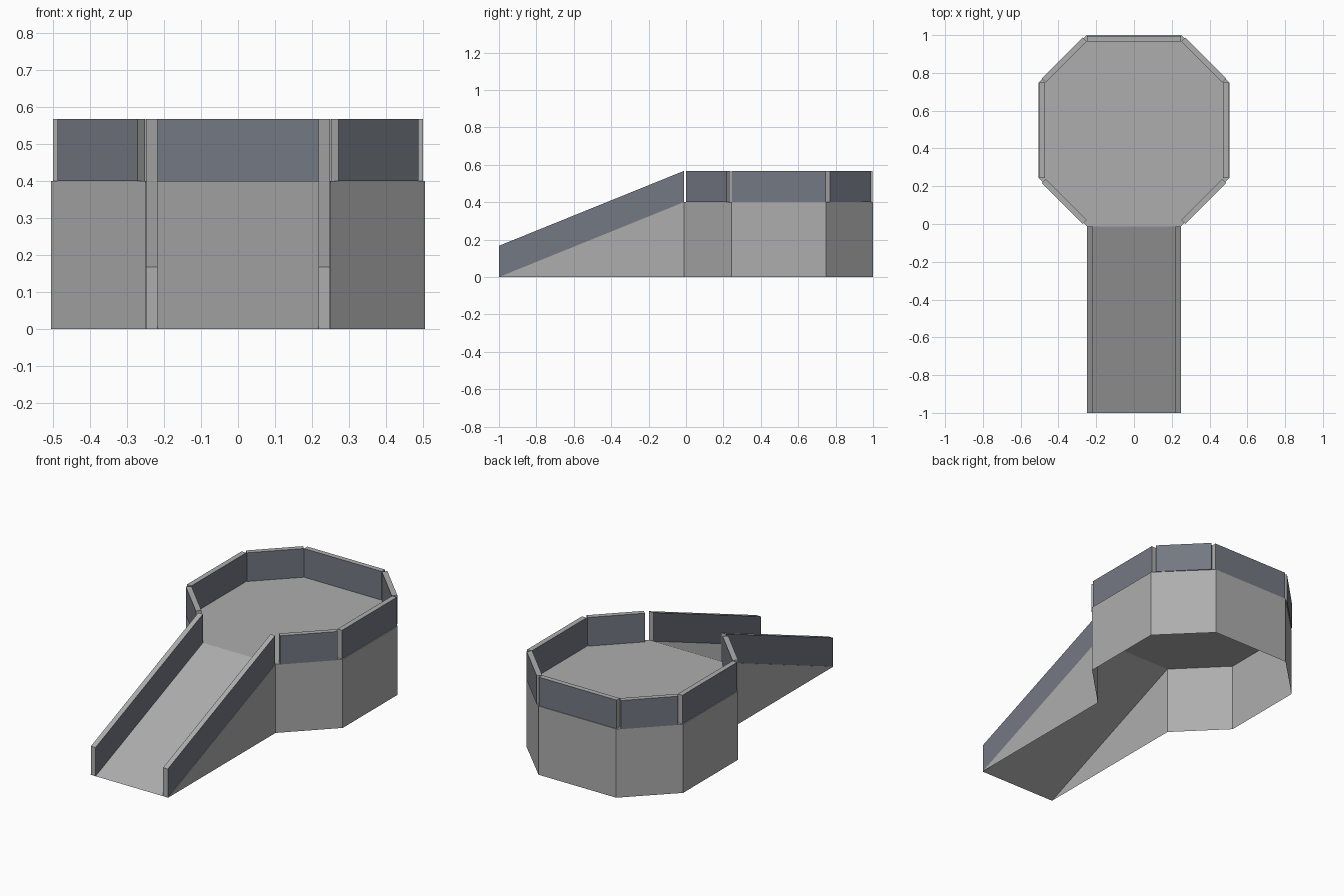
import bpy, bmesh
from mathutils import Vector

if "Cube" in bpy.data.objects:
    bpy.data.objects.remove(bpy.data.objects["Cube"])


def material(name, rgb):
    m = bpy.data.materials.new(name)
    m.diffuse_color = (*rgb, 1)
    m.use_nodes = True
    m.node_tree.nodes["Principled BSDF"].inputs["Base Color"].default_value = m.diffuse_color
    return m


GREY = material("concrete grey", (0.42, 0.42, 0.42))
SLATE = material("slate panel", (0.175, 0.19, 0.225))

DECK = 0.40      # platform height
RAIL = 0.167     # rail height above the floor
THICK = 0.03     # rail thickness
Y0 = -0.012      # where ramp meets platform


def finish(name, bm, mats):
    me = bpy.data.meshes.new(name)
    bm.to_mesh(me)
    bm.free()
    for m in mats:
        me.materials.append(m)
    ob = bpy.data.objects.new(name, me)
    bpy.context.collection.objects.link(ob)
    return ob


# Base shell: octagonal deck and ramp with skirts, open underneath
right = [(0.25, Y0), (0.505, 0.243), (0.505, 0.748), (0.25, 1.0)]
octagon = right + [(-x, y) for x, y in reversed(right)]
bm = bmesh.new()
top = [bm.verts.new((x, y, DECK)) for x, y in octagon]
low = [bm.verts.new((x, y, 0)) for x, y in octagon]
bm.faces.new(top)
for i in range(7):  # the eighth side opens into the ramp
    bm.faces.new((low[i], low[i + 1], top[i + 1], top[i]))
toe_r = bm.verts.new((0.25, -1, 0))
toe_l = bm.verts.new((-0.25, -1, 0))
bm.faces.new((toe_l, toe_r, top[0], top[7]))
bm.faces.new((toe_r, low[0], top[0]))
bm.faces.new((toe_l, top[7], low[7]))
finish("platform_and_ramp", bm, [GREY])


def rail(name, p, q, zp=DECK, zq=DECK):
    """Slab from p to q along its outer line, thickened to the left (inward)."""
    p, q = Vector(p), Vector(q)
    d = (q - p).normalized()
    inward = Vector((-d.y, d.x)) * THICK
    bm = bmesh.new()
    sides = []
    for off in (Vector((0, 0)), inward):
        a, b = p + off, q + off
        sides.append([bm.verts.new(c) for c in (
            (a.x, a.y, zp), (b.x, b.y, zq),
            (b.x, b.y, zq + RAIL), (a.x, a.y, zp + RAIL))])
    outer, inner = sides
    # broad faces are slate, thin edges are grey
    bm.faces.new(outer).material_index = 1
    bm.faces.new(inner[::-1]).material_index = 1
    for i in range(4):
        j = (i + 1) % 4
        bm.faces.new((outer[j], outer[i], inner[i], inner[j]))
    bmesh.ops.recalc_face_normals(bm, faces=bm.faces[:])
    finish(name, bm, [GREY, SLATE])


# Rails on the right, mirrored to the left
rails = [
    ("ramp_rail", (0.248, -1), (0.248, Y0), 0.0, DECK),
    ("front_corner_rail", (0.272, 0.0), (0.488, 0.217), DECK, DECK),
    ("side_rail", (0.5, 0.243), (0.5, 0.748), DECK, DECK),
    ("back_corner_rail", (0.488, 0.77), (0.272, 0.987), DECK, DECK),
]
for name, p, q, zp, zq in rails:
    rail(name + "_right", p, q, zp, zq)
    rail(name + "_left", (-q[0], q[1]), (-p[0], p[1]), zq, zp)

# Back rail
rail("back_rail", (0.25, 0.996), (-0.25, 0.996))
